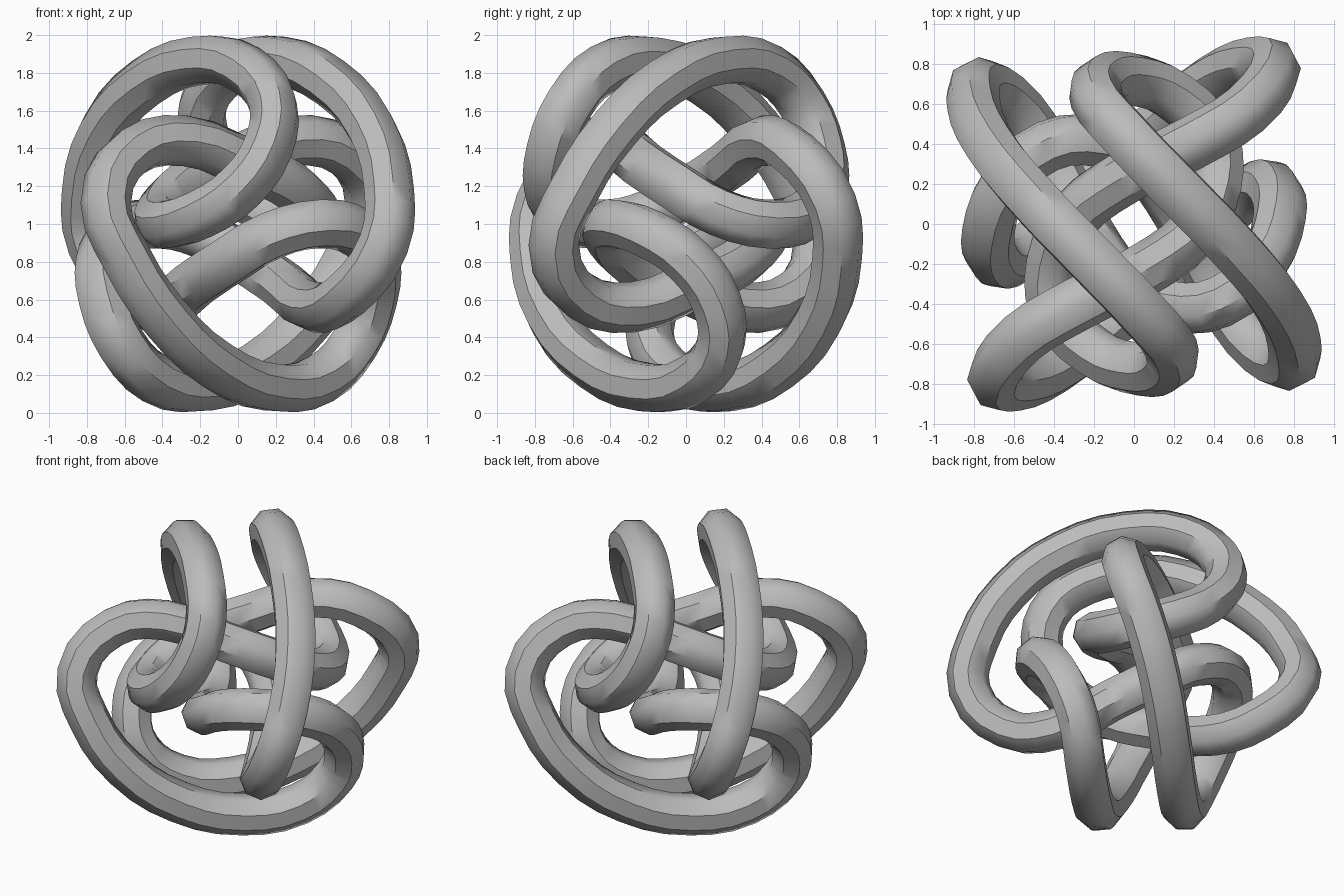
import bpy
from mathutils import Vector

old = bpy.data.objects.get("Cube")
if old:
    bpy.data.objects.remove(old, do_unlink=True)

# One quarter of the closed centre line; the rest follows by symmetry
QUARTER = [
    (-0.77, 0.70, 0.89), (-0.80, 0.59, 1.18), (-0.71, 0.38, 1.50),
    (-0.49, 0.11, 1.75), (-0.21, -0.18, 1.865), (0.04, -0.44, 1.82),
    (0.185, -0.62, 1.63), (0.16, -0.71, 1.41), (0.02, -0.725, 1.20),
    (-0.20, -0.64, 1.05), (-0.39, -0.43, 1.00), (-0.41, -0.18, 1.06),
    (-0.30, 0.04, 1.19), (-0.04, 0.235, 1.32), (0.28, 0.40, 1.44),
    (0.56, 0.57, 1.38),
]


def quarter_turn(p):
    """Turn a quarter about z and flip top to bottom."""
    return Vector((p.y, -p.x, 2 - p.z))


# Full loop: four turned and flipped copies joined end to end
path = []
part = [Vector(p) for p in QUARTER]
for _ in range(4):
    path += part
    part = [quarter_turn(p) for p in part]

# Faceted tube swept along the loop
curve = bpy.data.curves.new("knot_tube", "CURVE")
curve.dimensions = "3D"
curve.resolution_u = 3
curve.bevel_depth = 0.134
curve.bevel_resolution = 2
spline = curve.splines.new("BEZIER")
spline.bezier_points.add(len(path) - 1)
for point, co in zip(spline.bezier_points, path):
    point.co = co
    point.handle_left_type = point.handle_right_type = "AUTO"
spline.use_cyclic_u = True

knot = bpy.data.objects.new("knot_tube", curve)
bpy.context.collection.objects.link(knot)

# Plain grey
grey = bpy.data.materials.new("grey")
grey.use_nodes = True
colour = (0.5, 0.5, 0.5, 1)
grey.diffuse_color = colour
grey.node_tree.nodes["Principled BSDF"].inputs["Base Color"].default_value = colour
curve.materials.append(grey)

# Make it a mesh, smooth except along the sharper lengthwise edges
bpy.ops.object.select_all(action="DESELECT")
knot.select_set(True)
bpy.context.view_layer.objects.active = knot
bpy.ops.object.convert(target="MESH")
bpy.ops.object.shade_smooth_by_angle(angle=0.785)
